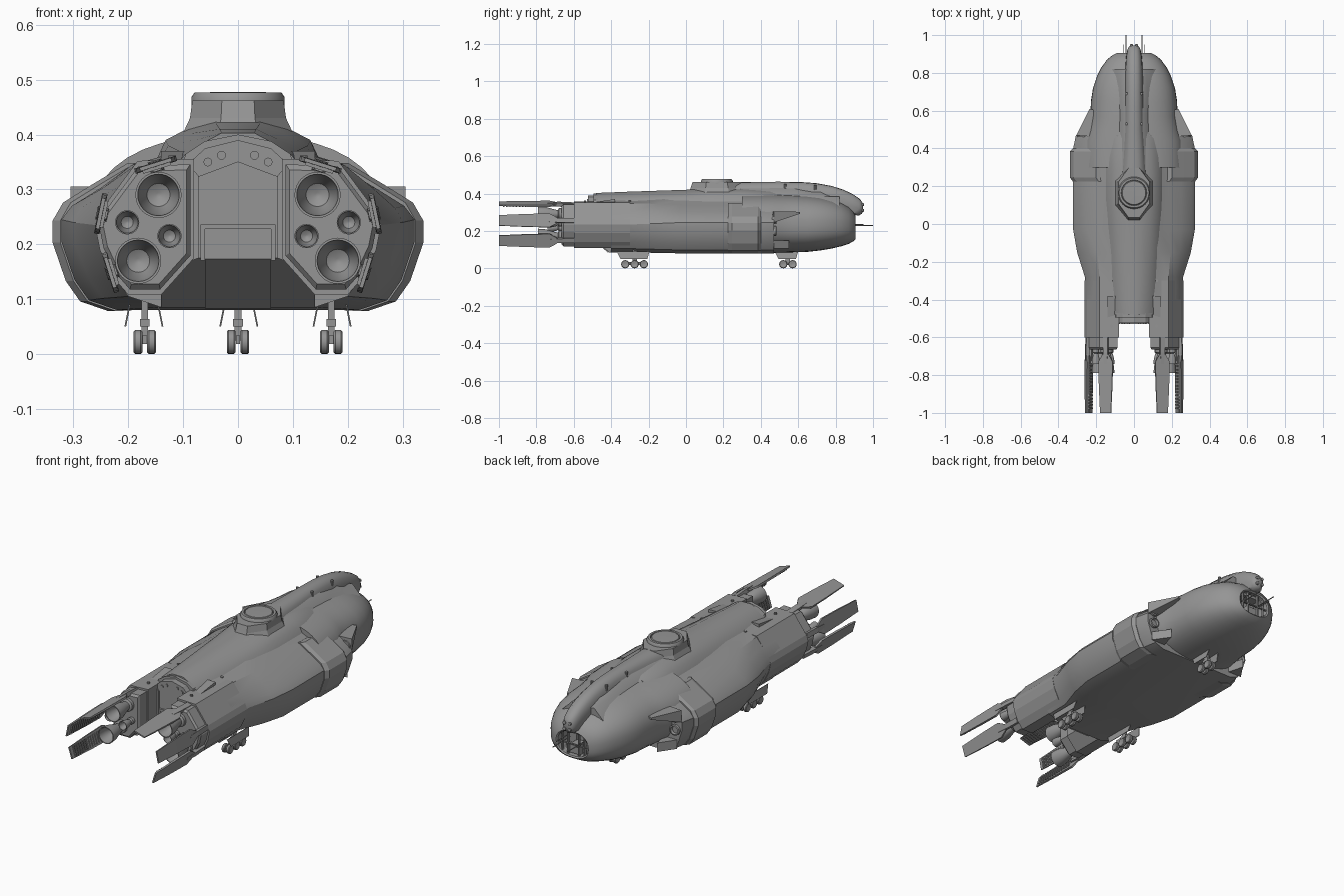
import bpy, bmesh, math
from mathutils import Vector, Matrix

if "Cube" in bpy.data.objects:
    bpy.data.objects.remove(bpy.data.objects["Cube"])

grey = bpy.data.materials.new("hull_grey")
grey.diffuse_color = (0.3, 0.3, 0.3, 1)
grey.use_nodes = True
grey.node_tree.nodes["Principled BSDF"].inputs["Base Color"].default_value = grey.diffuse_color


def finish(name, bm, mirror=False, angle=None):
    """Turn a bmesh into an object, optionally mirrored left to right."""
    bmesh.ops.recalc_face_normals(bm, faces=bm.faces[:])
    me = bpy.data.meshes.new(name)
    bm.to_mesh(me)
    bm.free()
    ob = bpy.data.objects.new(name, me)
    bpy.context.collection.objects.link(ob)
    me.materials.append(grey)
    if mirror:
        m = ob.modifiers.new("mirror", 'MIRROR')
        m.use_mirror_merge = False
    if angle:
        bpy.ops.object.select_all(action='DESELECT')
        ob.select_set(True)
        bpy.context.view_layer.objects.active = ob
        bpy.ops.object.shade_smooth_by_angle(angle=math.radians(angle))
    return ob


def loft(name, rings, mirror=False, angle=None, caps=True):
    """Skin a list of equally long closed rings of 3D points."""
    bm = bmesh.new()
    vs = [[bm.verts.new(p) for p in r] for r in rings]
    n = len(rings[0])
    for a, b in zip(vs, vs[1:]):
        for i in range(n):
            j = (i + 1) % n
            bm.faces.new((a[i], a[j], b[j], b[i]))
    if caps:
        bm.faces.new(vs[0])
        bm.faces.new(vs[-1])
    return finish(name, bm, mirror, angle)


def ring(half, y):
    """Full section from a half section that runs from bottom to top centre."""
    return [(x, y, z) for x, z in half] + [(-x, y, z) for x, z in reversed(half) if x > 0]


def box(name, lo, hi, mirror=False):
    x0, y0, z0 = lo
    x1, y1, z1 = hi
    return loft(name, [[(x0, y, z0), (x1, y, z0), (x1, y, z1), (x0, y, z1)] for y in (y0, y1)], mirror)


def lathe(name, prof, c, axis='y', n=32, mirror=False, caps=True):
    """Revolve (radius, distance) points about an axis through c."""
    def pt(r, d, t):
        u, v = r * math.cos(t), r * math.sin(t)
        p = {'x': (d, u, v), 'y': (u, d, v), 'z': (u, v, d)}[axis]
        return Vector(p) + Vector(c)
    rings = [[pt(r, d, 2 * math.pi * i / n) for i in range(n)] for r, d in prof]
    return loft(name, rings, mirror, 35, caps)


# main hull
MID = [(0, .08), (.22, .08), (.272, .098), (.298, .135), (.322, .205), (.322, .245),
       (.303, .27), (.25, .303), (.185, .342), (.13, .365), (.09, .395), (0, .41)]
REAR = [(0, .085), (.14, .085), (.2, .105), (.225, .14), (.25, .19), (.26, .235),
        (.25, .262), (.218, .305), (.183, .347), (.12, .358), (.09, .37), (0, .38)]
FRONT = [(x * .955, z) for x, z in MID]
MIX = [((a + c) / 2 + .01 * (a > .1), (b + d) / 2) for (a, b), (c, d) in zip(MID, REAR)]
loft("main_hull", [ring(REAR, -.4), ring(REAR, -.28), ring(MIX, -.15), ring(MID, -.03),
                   ring(MID, .40), ring(FRONT, .47)], angle=25)

# raised collar band around the shoulders
band = [(x + .016, z + (.006 if z > .25 else -.002)) for x, z in MID[1:9]]
inner = [(x - .03, z) for x, z in reversed(MID[1:9])]
loft("shoulder_collar", [[(x - d, y, z) for x, z in band] + [(x, y, z) for x, z in inner]
     for y, d in ((.225, .014), (.245, 0), (.385, 0), (.40, .014))], True)

# engine nacelles with stepped rear blocks
nac = [(.08, .175), (.14, .108), (.2, .108), (.228, .14), (.252, .19), (.261, .235),
       (.25, .262), (.218, .305), (.183, .352), (.08, .356)]
def shrunk(s, y):
    return [(.165 + (x - .165) * s, y, .23 + (z - .23) * s) for x, z in nac]
loft("engine_nacelle", [shrunk(1, -.3), shrunk(1, -.6)], True)
loft("nacelle_rear_block", [shrunk(.92, -.59), shrunk(.92, -.655), shrunk(.84, -.665)], True)

# middle rear wall that slopes under to the loading ramp
loft("rear_bay", [[(x, -.38, .085), (x, -.41, .085), (x, -.52, .175), (x, -.52, .35),
                   (x, -.38, .37)] for x in (-.14, .14)])
s = .09 / .11
ramp = [(-.415, .083), (-.525, .173), (-.525, .228), (-.515, .228), (-.515, .18), (-.41, .095)]
loft("loading_ramp", [[(x, y, z) for y, z in ramp] for x in (-.06, .06)])
for sx in (-1, 1):
    box("ramp_frame", (sx * .064 - .004, -.53, .17), (sx * .064 + .004, -.515, .235))
box("ramp_lintel", (-.068, -.53, .228), (.068, -.515, .236))
loft("bay_frame", [[(.072, y, .175), (.085, y, .17), (.085, y, .34), (.072, y, .325)]
                   for y in (-.53, -.51)], True)
loft("bay_header", [ring([(0, .35), (.085, .318), (.085, .352), (.06, .375), (0, .39)], y)
                    for y in (-.525, -.45)])
for x, z in ((.03, .362), (.055, .35)):
    lathe("rear_light", [(.008, -.53), (.008, -.5)], (x, 0, z), n=12, mirror=True)

# roof spine that swells toward the front
def roof(y, w, t):
    return ring([(0, .3), (w + .04, .33), (w + .012, t - .04), (w * .75, t - .018), (w * .35, t), (0, t)], y)
loft("roof_spine", [roof(-.48, .085, .403), roof(-.3, .095, .410), roof(0, .115, .42),
                    roof(.12, .12, .43), roof(.3, .12, .43), roof(.45, .11, .42), roof(.62, .06, .38)], angle=50)
loft("roof_rear_lip", [ring([(0, .352), (.1, .352), (.095, .365), (.06, .388), (0, .4)], y)
                       for y in (-.495, -.47)])
for y in (-.54, -.3):
    lathe("roof_fastener", [(.007, .34), (.007, .362)], (.12, y, 0), 'z', 10, True)

# turret pedestal and lid
def octa(s, z, k=1.0):
    pts = [(.03, -.14), (.085, -.06), (.085, .06), (.03, .14)]
    pts += [(-x, y) for x, y in reversed(pts)]
    return [(x * s, .165 + y * k, z) for x, y in pts]
loft("turret_pedestal", [octa(1.6, .35, 1.25), octa(1.25, .39, 1.1), octa(1.03, .43), octa(.98, .462, .93)])
lathe("turret_lid", [(.085, .45), (.085, .468), (.079, .477), (.068, .477), (.066, .472),
                     (.062, .477), (.01, .478)], (0, .165, 0), 'z', 32)

# rounded front fuselage with an open cockpit mouth
def oval(y, w, b, t, e=2.4, n=40):
    c, out = b + (t - b) * .47, []
    for i in range(n):
        a = 2 * math.pi * i / n
        u, v = math.cos(a), math.sin(a)
        x = w * math.copysign(abs(u) ** (2 / e), u)
        h = (t - c) if v > 0 else (c - b)
        out.append((x, y, c + h * math.copysign(abs(v) ** (2 / e), v)))
    return out
body = [(.3, .27, .082, .40), (.44, .262, .082, .398), (.5, .243, .084, .396), (.57, .231, .085, .393),
        (.65, .228, .088, .388), (.72, .217, .096, .38), (.78, .197, .106, .367), (.83, .172, .118, .35),
        (.87, .143, .131, .328), (.895, .112, .145, .302), (.905, .09, .154, .284),
        (.9, .084, .16, .278), (.82, .08, .16, .278)]
loft("front_fuselage", [oval(*r) for r in body], angle=40)

# cockpit fittings
for x in (-.045, .045):
    box("cockpit_seat", (x - .018, .82, .17), (x + .018, .865, .19))
    box("seat_back", (x - .018, .82, .19), (x + .018, .832, .245))
box("cockpit_console", (-.03, .82, .165), (.03, .885, .205))
box("overhead_panel", (-.05, .82, .262), (.05, .88, .276))
for x in (.03, .062):
    box("cockpit_frame", (x - .003, .885, .16), (x + .003, .898, .276), True)
box("cockpit_sill", (-.085, .888, .212), (.085, .896, .217))

# crest along the nose, ending in a beak
crest = [(.1, .085, .46, .3), (.3, .065, .462, .3), (.5, .052, .463, .3), (.62, .05, .461, .3),
         (.7, .048, .455, .3), (.78, .046, .44, .3), (.84, .043, .421, .29), (.89, .039, .398, .285),
         (.925, .033, .374, .283), (.94, .025, .358, .292), (.946, .015, .345, .305)]
def crest_ring(y, w, t, b):
    h = t - b
    return ring([(0, b), (w * .8, b + .01 * (y > .88)), (w * 1.05, b + .4 * h), (w, b + .65 * h),
                 (w * .82, b + .86 * h), (w * .45, t - .02 * h), (0, t)], y)
loft("nose_crest", [crest_ring(*r) for r in crest], angle=45)
loft("crest_fairing", [ring([(0, .3), (w + .09, .33), (w + .035, .385), (w, .43 - d), (0, .44 - d)], y)
     for y, w, d in ((.2, .06, 0), (.4, .05, 0), (.58, .042, 0), (.72, .036, .015), (.82, .028, .05))], angle=60)
for y, z in ((.53, .455), (.69, .45)):
    lathe("crest_light", [(.007, z - .03), (.007, z - .004)], (.04, y, 0), 'z', 10, True)
for z in (.31, .34):
    lathe("beak_sensor", [(.008, .92), (.008, .95), (.005, .952)], (.014, 0, z), n=12, mirror=True)

# shoulder thrusters and wedge fairings
for z in (.2, .265):
    lathe("shoulder_thruster", [(.026, .46), (.026, .482), (.02, .484), (.017, .472), (.006, .472)],
          (.272, 0, z), n=20, mirror=True)
loft("shoulder_wedge", [[(.2, .46, z0), (.305, .47, z0), (.235, .61, z1), (.2, .6, z1)]
                        for z0, z1 in ((.245, .292), (.305, .302))], True)
loft("lower_wedge", [[(.2, .46, z), (.28, .47, z), (.225, .55, z)] for z in (.105, .15)], True)

# engine bells
for x, z, r, y in ((.145, .29, .042, -.79), (.182, .17, .042, -.79), (.202, .24, .022, -.74), (.125, .215, .022, -.74)):
    L = y + .66
    lathe("engine_bell", [(r * .75, -.65), (r * .75, -.68), (r * .5, -.685), (r * .65, -.66 + L * .4),
                          (r * .92, -.66 + L * .7), (r, y), (r * .9, y), (r * .8, -.66 + L * .7),
                          (r * .5, -.66 + L * .45), (r * .1, -.66 + L * .38)], (x, 0, z), mirror=True)

# thrust vanes with ribs and hinges around each engine block
for (xa, za), (xb, zb) in (((.115, .356), (.185, .334)), ((.243, .29), (.257, .222)), ((.243, .182), (.222, .115))):
    a, b = Vector((xa, 0, za)), Vector((xb, 0, zb))
    mid, u = (a + b) / 2, (b - a) / 2
    nrm = Vector((u.z, 0, -u.x)).normalized()
    if nrm.dot(mid - Vector((.165, 0, .23))) < 0:
        nrm = -nrm
    def strip(y, w, lo, hi):
        o = mid + Vector((0, y, 0))
        return [o - u * w + nrm * lo, o + u * w + nrm * lo, o + u * w + nrm * hi, o - u * w + nrm * hi]
    loft("thrust_vane", [strip(-.69, .45, -.004, .004), strip(-.73, 1.08, -.005, .005),
                         strip(-.85, 1, -.005, .005), strip(-1, .82, -.003, .004)], True)
    for i in range(14):
        y = -.75 - i * .017
        loft("vane_rib", [strip(y, .72, -.009, -.002), strip(y - .008, .72, -.009, -.002)], True)
    loft("vane_hinge", [strip(-.6, .35, -.016, .004), strip(-.68, .35, -.012, .008),
                        strip(-.74, .22, -.012, .006)], True)

# landing gear: legs, axles, wheel pairs and bay doors
def gear(x, ys, mirror):
    yc = sum(ys) / len(ys)
    box("gear_leg", (x - .006, yc - .012, .025), (x + .006, yc + .012, .1), mirror)
    box("gear_beam", (x - .004, ys[0] - .01, .018), (x + .004, ys[-1] + .01, .034), mirror)
    box("gear_brace", (x - .009, yc - .02, .05), (x + .009, yc + .02, .064), mirror)
    for y in ys:
        for s in (-1, 1):
            lathe("wheel", [(.008, -.006), (.013, -.008), (.019, -.008), (.022, -.005), (.022, .005),
                            (.019, .008), (.013, .008), (.008, .006)], (x + s * .0125, y, .022), 'x', 20, mirror)
    for s in (-1, 1):
        w0, w1 = x + s * .026, x + s * .034
        loft("gear_door", [[(w0, y, .09), (w0 + .003, y, .09), (w1 + .003, y + d, .05), (w1, y + d, .05)]
                           for y, d in ((ys[0] - .045, .02), (ys[-1] + .03, -.012))], mirror)

gear(0, (.52, .57), False)
gear(.17, (-.325, -.275, -.225), True)

# nose probes
lathe("long_probe", [(.0025, .86), (.0025, 1.0)], (.042, 0, .23), n=8, mirror=True)
lathe("short_probe", [(.0025, .86), (.0025, .95)], (.057, 0, .235), n=8, mirror=True)
